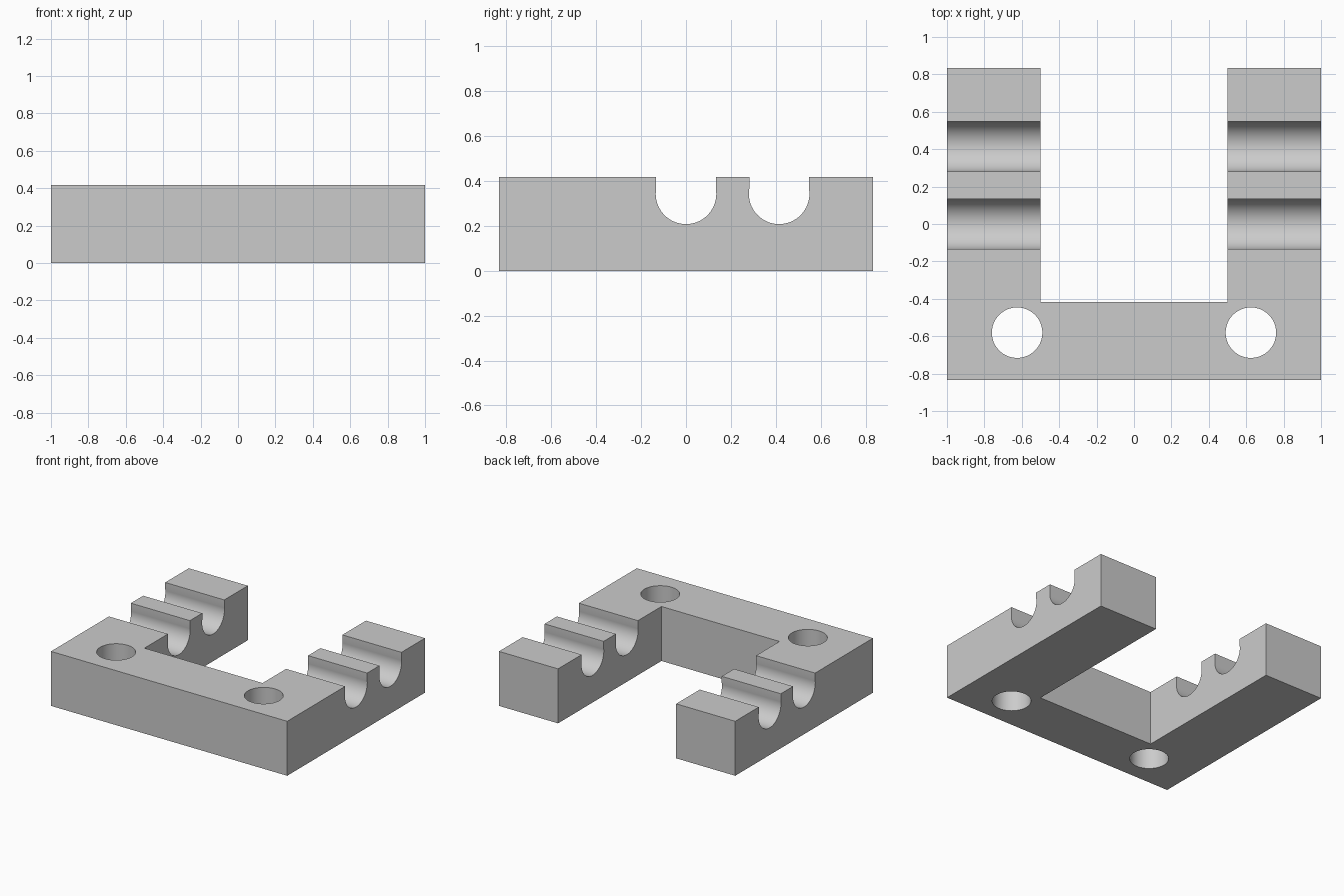
import bpy, bmesh, math
from mathutils import Vector

cube = bpy.data.objects.get("Cube")
if cube:
    bpy.data.objects.remove(cube, do_unlink=True)

HEIGHT, DEPTH, INNER_Y = 0.417, 0.833, -0.417
RADIUS, SLOT_HALF = 0.135, 0.133

grey = bpy.data.materials.new("light grey")
grey.use_nodes = True
grey.diffuse_color = (0.6, 0.6, 0.6, 1)
grey.node_tree.nodes["Principled BSDF"].inputs["Base Color"].default_value = (0.6, 0.6, 0.6, 1)


def extrude(name, points, offset):
    """Extrude a closed 3D outline along an offset into a solid."""
    bm = bmesh.new()
    face = bm.faces.new([bm.verts.new(p) for p in points])
    result = bmesh.ops.extrude_face_region(bm, geom=[face])
    moved = [v for v in result["geom"] if isinstance(v, bmesh.types.BMVert)]
    bmesh.ops.translate(bm, verts=moved, vec=Vector(offset))
    bmesh.ops.recalc_face_normals(bm, faces=bm.faces)
    mesh = bpy.data.meshes.new(name)
    bm.to_mesh(mesh)
    bm.free()
    mesh.materials.append(grey)
    obj = bpy.data.objects.new(name, mesh)
    bpy.context.collection.objects.link(obj)
    return obj


# U-shaped body
half = [(0.5, INNER_Y), (0.5, DEPTH), (1, DEPTH), (1, -DEPTH)]
outline = half + [(-x, y) for x, y in reversed(half)]
bracket = extrude("bracket_body", [(x, y, 0) for x, y in outline], (0, 0, HEIGHT))

# Round-bottomed slots across both arms
cutters = []
lip = math.acos(SLOT_HALF / RADIUS)
axis_z = 0.208 + RADIUS
for y in (0, 0.415):
    angles = [math.pi - lip + (math.pi + 2 * lip) * i / 40 for i in range(41)]
    arc = [(-1.2, y + RADIUS * math.cos(a), axis_z + RADIUS * math.sin(a)) for a in angles]
    top = [(-1.2, y + SLOT_HALF, 0.6), (-1.2, y - SLOT_HALF, 0.6)]
    cutters.append(extrude("slot_cutter", arc + top, (2.4, 0, 0)))

# Vertical bolt holes at the two front corners
for x in (-0.625, 0.625):
    ring = [2 * math.pi * i / 64 for i in range(64)]
    circle = [(x + RADIUS * math.cos(a), -0.581 + RADIUS * math.sin(a), -0.2) for a in ring]
    cutters.append(extrude("hole_cutter", circle, (0, 0, 1)))

# Cut the body, then discard the cutters
bpy.ops.object.select_all(action="DESELECT")
bpy.context.view_layer.objects.active = bracket
bracket.select_set(True)
for cutter in cutters:
    cutter.hide_render = True
    mod = bracket.modifiers.new("cut", "BOOLEAN")
    mod.operation = "DIFFERENCE"
    mod.solver = "EXACT"
    mod.object = cutter
    bpy.ops.object.modifier_apply(modifier=mod.name)
for cutter in cutters:
    bpy.data.objects.remove(cutter, do_unlink=True)

bpy.ops.object.shade_smooth_by_angle(angle=math.radians(15))
